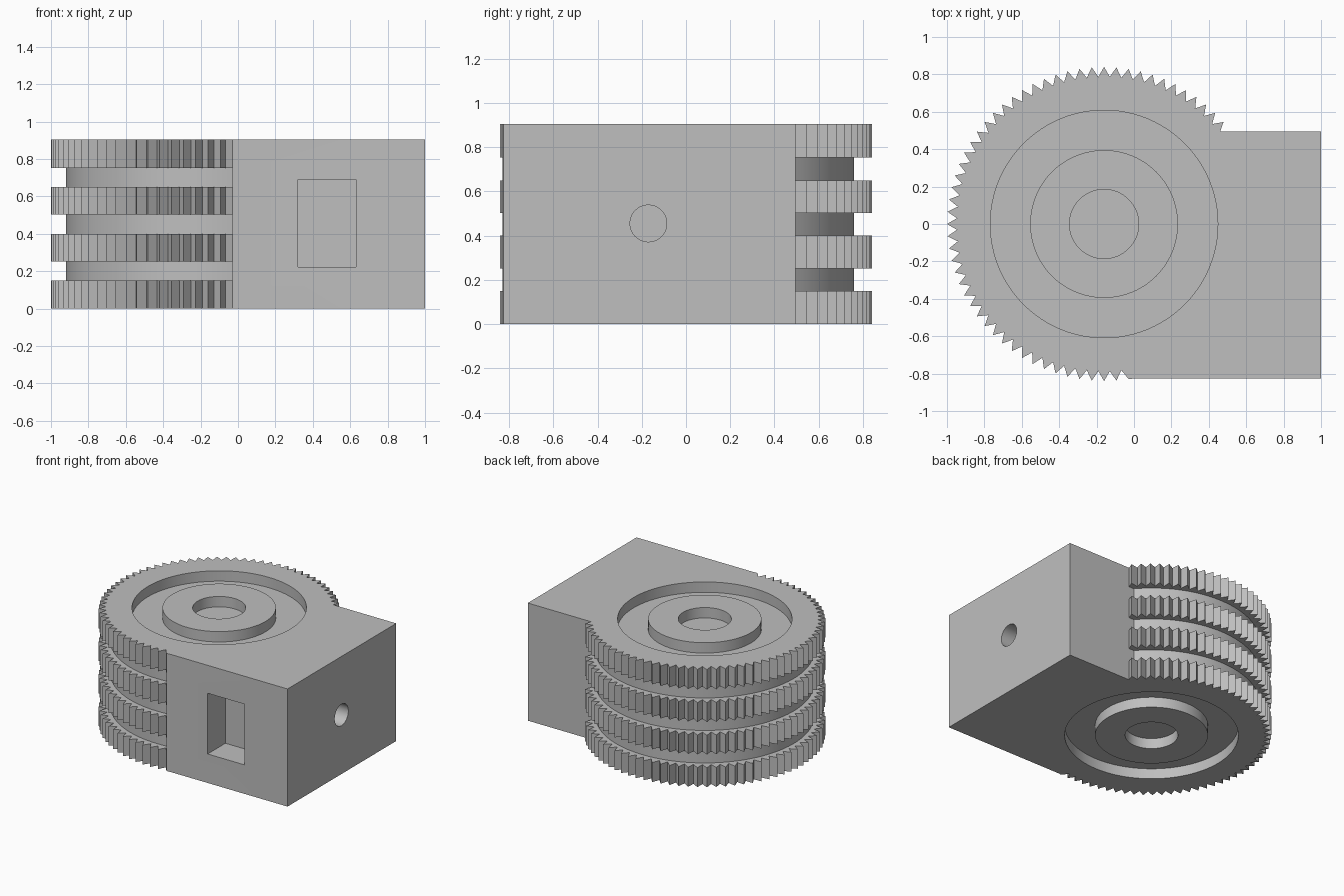
import bpy, bmesh
from math import sin, cos, asin, acos, radians, pi
from mathutils import Matrix, Vector

cube = bpy.data.objects.get("Cube")
if cube:
    bpy.data.objects.remove(cube, do_unlink=True)

CX = -0.16                       # gear axis
TIP, ROOT, CORE = 0.84, 0.787, 0.76
BACK, FRONT, WALL = 0.495, -0.826, -0.03
HEIGHT, RECESS = 0.905, 0.08

grey = bpy.data.materials.new("plain grey")
grey.use_nodes = True
grey.diffuse_color = (0.52, 0.52, 0.52, 1)
grey.node_tree.nodes["Principled BSDF"].inputs["Base Color"].default_value = grey.diffuse_color


def polar(r, a):
    return (CX + r * cos(a), r * sin(a))


def finish(name, bm):
    bmesh.ops.recalc_face_normals(bm, faces=bm.faces)
    mesh = bpy.data.meshes.new(name)
    bm.to_mesh(mesh)
    bm.free()
    mesh.materials.append(grey)
    ob = bpy.data.objects.new(name, mesh)
    bpy.context.collection.objects.link(ob)
    return ob


def prism(name, points, z0, z1):
    bm = bmesh.new()
    face = bm.faces.new([bm.verts.new((x, y, z0)) for x, y in points])
    ext = bmesh.ops.extrude_face_region(bm, geom=[face])
    top = [v for v in ext["geom"] if isinstance(v, bmesh.types.BMVert)]
    bmesh.ops.translate(bm, vec=(0, 0, z1 - z0), verts=top)
    return finish(name, bm)


def cylinder(name, r, depth, matrix):
    bm = bmesh.new()
    bmesh.ops.create_cone(bm, cap_ends=True, segments=64, radius1=r, radius2=r,
                          depth=depth, matrix=matrix)
    return finish(name, bm)


def ring(name, r0, r1, z0, z1):
    bm = bmesh.new()
    corners = [(r0, z0), (r1, z0), (r1, z1), (r0, z1)]
    vs = [bm.verts.new((CX + r, 0, z)) for r, z in corners]
    edges = [bm.edges.new((vs[i], vs[(i + 1) % 4])) for i in range(4)]
    bmesh.ops.spin(bm, geom=vs + edges, cent=(CX, 0, 0), axis=(0, 0, 1),
                   angle=2 * pi, steps=96)
    bmesh.ops.remove_doubles(bm, verts=bm.verts, dist=0.0001)
    return finish(name, bm)


# Toothed drum and square block share one outline
half_tooth = pi / 80
outline = [(0.461, BACK)]
outline += [polar(ROOT if i % 2 else TIP, i * half_tooth) for i in range(18, 125)]
outline += [(0.0, FRONT), (1, FRONT), (1, BACK)]
body = prism("geared_block", outline, 0, HEIGHT)

cutters = []


# Grooves between the toothed rims, stopping at the block
def arc(r, steps=80):
    start, end = asin(BACK / r), 2 * pi - acos((WALL - CX) / r)
    return [polar(r, start + (end - start) * i / steps) for i in range(steps + 1)]


for k in range(3):
    z = 0.15 + 0.25 * k
    cutters.append(prism("groove_cutter", arc(CORE) + arc(1.0)[::-1], z, z + 0.102))

# Ring recess and hub hole on both the top and the bottom
for z0, z1 in ((-0.1, RECESS), (HEIGHT - RECESS, HEIGHT + 0.1)):
    cutters.append(ring("ring_recess_cutter", 0.395, 0.608, z0, z1))
    centre = Matrix.Translation((CX, 0, (z0 + z1) / 2))
    cutters.append(cylinder("hub_hole_cutter", 0.185, z1 - z0, centre))

# Rectangular pocket in the front and round hole in the side
cutters.append(prism("pocket_cutter", [(0.32, -1), (0.632, -1), (0.632, -0.61), (0.32, -0.61)],
                     0.223, 0.69))
side = Matrix.Translation((0.9, -0.17, 0.455)) @ Matrix.Rotation(radians(90), 4, 'Y')
cutters.append(cylinder("side_hole_cutter", 0.083, 0.8, side))

# Apply the cuts, then discard the cutters
for c in cutters:
    mod = body.modifiers.new(c.name, 'BOOLEAN')
    mod.operation, mod.solver, mod.object = 'DIFFERENCE', 'EXACT', c
    c.hide_render = True
bpy.ops.object.select_all(action='DESELECT')
bpy.context.view_layer.objects.active = body
body.select_set(True)
for mod in list(body.modifiers):
    bpy.ops.object.modifier_apply(modifier=mod.name)
for c in cutters:
    bpy.data.objects.remove(c, do_unlink=True)
bpy.ops.object.shade_smooth_by_angle(angle=radians(30))
